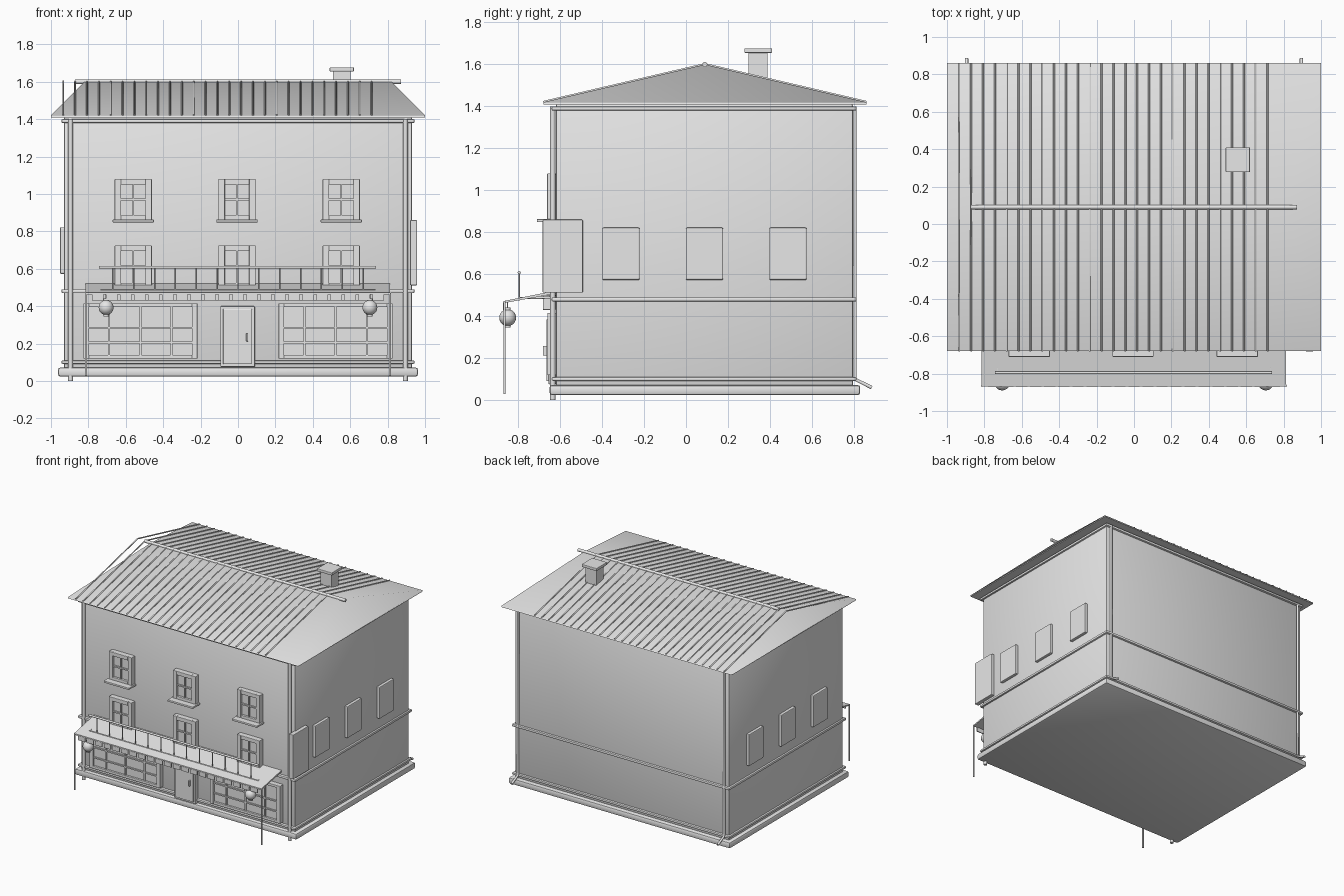
import bpy, bmesh, math
from mathutils import Vector

if "Cube" in bpy.data.objects:
    bpy.data.objects.remove(bpy.data.objects["Cube"], do_unlink=True)

grey = bpy.data.materials.new("plain_grey")
grey.use_nodes = True
grey.diffuse_color = (0.8, 0.8, 0.8, 1)
grey.node_tree.nodes["Principled BSDF"].inputs["Base Color"].default_value = (0.8, 0.8, 0.8, 1)


def finish(name, bm):
    bmesh.ops.recalc_face_normals(bm, faces=bm.faces)
    mesh = bpy.data.meshes.new(name)
    bm.to_mesh(mesh)
    bm.free()
    mesh.materials.append(grey)
    obj = bpy.data.objects.new(name, mesh)
    bpy.context.collection.objects.link(obj)
    return obj


def smooth(obj, angle=35):
    bpy.ops.object.select_all(action="DESELECT")
    obj.select_set(True)
    bpy.context.view_layer.objects.active = obj
    bpy.ops.object.shade_smooth_by_angle(angle=math.radians(angle))


def box(name, x, y, z, bevel=0.0):
    """Box from (min, max) pairs, with optional rounded edges."""
    bm = bmesh.new()
    bmesh.ops.create_cube(bm, size=1)
    for v in bm.verts:
        v.co = [(a + b) / 2 + c * (b - a) for (a, b), c in zip((x, y, z), v.co)]
    if bevel:
        bmesh.ops.bevel(bm, geom=bm.edges[:], offset=bevel, segments=2, profile=0.5, affect="EDGES")
    return finish(name, bm)


def tube(name, points, radius, sides=3):
    """Round pipe along a path."""
    curve = bpy.data.curves.new(name, "CURVE")
    curve.dimensions = "3D"
    curve.bevel_depth = radius
    curve.bevel_resolution = sides
    curve.use_fill_caps = True
    spline = curve.splines.new("POLY")
    spline.points.add(len(points) - 1)
    for p, co in zip(spline.points, points):
        p.co = (*co, 1)
    curve.materials.append(grey)
    obj = bpy.data.objects.new(name, curve)
    bpy.context.collection.objects.link(obj)
    return obj


def prism(name, profile, x0, x1):
    """Extrude a (y, z) outline along x."""
    bm = bmesh.new()
    face = bm.faces.new([bm.verts.new((x0, y, z)) for y, z in profile])
    ext = bmesh.ops.extrude_face_region(bm, geom=[face])
    bmesh.ops.translate(bm, vec=(x1 - x0, 0, 0),
                        verts=[v for v in ext["geom"] if isinstance(v, bmesh.types.BMVert)])
    return finish(name, bm)


FRONT, BACK, SIDE = -0.62, 0.795, 0.93
RIDGE_Y, RIDGE_Z, EAVE_Z = 0.09, 1.6, 1.42

# Walls, base and horizontal mouldings
smooth(box("walls", (-SIDE, SIDE), (FRONT, BACK), (0.05, 1.412), 0.008))
smooth(box("base_slab", (-0.962, 0.962), (-0.65, 0.83), (0.024, 0.072), 0.012))
for name, z0, z1 in (("lower_band", 0.092, 0.11), ("middle_band", 0.47, 0.49), ("cornice", 1.38, 1.4)):
    smooth(box(name, (-0.944, 0.944), (-0.64, 0.812), (z0, z1), 0.006))

# Hipped roof with a short ridge
bm = bmesh.new()
rim = [(-1, -0.68), (1, -0.68), (1, 0.86), (-1, 0.86)]
low = [bm.verts.new((x, y, EAVE_Z - 0.01)) for x, y in rim]
top = [bm.verts.new((x, y, EAVE_Z)) for x, y in rim]
left, right = (bm.verts.new((x, RIDGE_Y, RIDGE_Z)) for x in (-0.82, 0.82))
bm.faces.new(low)
for i in range(4):
    j = (i + 1) % 4
    bm.faces.new((low[i], low[j], top[j], top[i]))
for loop in ((top[0], top[1], right, left), (top[2], top[3], left, right),
             (top[1], top[2], right), (top[3], top[0], left)):
    bm.faces.new(loop)
roof = finish("roof", bm)
smooth(roof, 80)
roof.modifiers.new("weighted", "WEIGHTED_NORMAL").keep_sharp = True

# Roof ridge and standing seams
tube("ridge_cap", [(-0.872, RIDGE_Y, RIDGE_Z), (0.872, RIDGE_Y, RIDGE_Z)], 0.012)
for i in range(27):
    x = -0.934 + i * 0.0634
    tube("roof_seam", [(x, -0.68, EAVE_Z + 0.002), (x, RIDGE_Y, RIDGE_Z + 0.002),
                       (x, 0.86, EAVE_Z + 0.002)], 0.005, 1)

# Chimney
box("chimney", (0.507, 0.602), (0.297, 0.388), (1.48, 1.66))
box("chimney_cap", (0.49, 0.62), (0.278, 0.41), (1.655, 1.677), 0.004)

# Drainpipes at the four corners
for s in (-1, 1):
    x = s * 0.895
    tube("front_drainpipe", [(x, -0.635, 0), (x, -0.635, 1.4)], 0.013)
    tube("back_drainpipe", [(x, 0.805, 1.4), (x, 0.805, 0.1), (x, 0.885, 0.06)], 0.009)

# Front windows: recessed pane, frame, glazing bars and sill
for x in (-0.56, -0.005, 0.552):
    for z0, z1 in ((0.86, 1.08), (0.5, 0.725)):
        mid = (z0 + z1) / 2
        box("window_pane", (x - 0.09, x + 0.09), (-0.645, FRONT), (z0, z1))
        for s in (-1, 1):
            xs = sorted((x + s * 0.065, x + s * 0.099))
            box("window_jamb", xs, (-0.662, FRONT), (z0, z1), 0.003)
        box("window_head", (x - 0.066, x + 0.066), (-0.662, FRONT), (z1 - 0.03, z1), 0.003)
        box("window_foot", (x - 0.066, x + 0.066), (-0.662, FRONT), (z0, z0 + 0.025), 0.003)
        box("window_mullion", (x - 0.005, x + 0.005), (-0.658, FRONT), (z0 + 0.02, z1 - 0.02))
        box("window_crossbar", (x - 0.066, x + 0.066), (-0.658, FRONT), (mid - 0.005, mid + 0.005))
        box("window_sill", (x - 0.11, x + 0.11), (-0.71, FRONT), (z0 - 0.012, z0 + 0.003), 0.003)

# Side windows on both walls
for s in (-1, 1):
    for y in (-0.31, 0.088, 0.486):
        box("side_window", sorted((s * 0.92, s * 0.952)), (y - 0.089, y + 0.089), (0.573, 0.822), 0.006)

# Shop windows with rails and bars
for s in (-1, 1):
    mid = s * 0.522
    x0, x1 = mid - 0.305, mid + 0.305
    box("shop_pane", (x0, x1), (-0.645, FRONT), (0.12, 0.415))
    for a, b in ((x0, x0 + 0.03), (x1 - 0.03, x1)):
        box("shop_jamb", (a, b), (-0.66, FRONT), (0.12, 0.415), 0.003)
    for a, b in ((0.12, 0.14), (0.395, 0.415)):
        box("shop_rail", (x0 + 0.029, x1 - 0.029), (-0.66, FRONT), (a, b), 0.003)
    for z in (0.205, 0.285):
        box("shop_crossbar", (x0 + 0.02, x1 - 0.02), (-0.655, FRONT), (z - 0.005, z + 0.005))
    for dx in (-0.167, 0, 0.167):
        box("shop_mullion", (mid + dx - 0.005, mid + dx + 0.005), (-0.655, FRONT), (0.135, 0.4))

# Door and handle
box("door", (-0.094, 0.09), (-0.655, FRONT), (0.075, 0.4), 0.005)
box("door_panel", (-0.08, 0.076), (-0.665, -0.65), (0.09, 0.385), 0.004)
box("door_handle", (0.044, 0.054), (-0.682, -0.66), (0.212, 0.258), 0.003)

# Sloped canopy, its slatted front edge and its posts
prism("canopy", [(-0.87, 0.462), (-0.87, 0.472), (-0.62, 0.522), (-0.62, 0.508)], -0.815, 0.812)
box("canopy_wall_strip", (-0.7, 0.7), (-0.682, FRONT), (0.43, 0.5), 0.003)
for i in range(21):
    x = -0.75 + i * 0.075
    box("valance_slat", (x - 0.03, x + 0.03), (-0.872, -0.864), (0.43, 0.465))
for s in (-1, 1):
    tube("canopy_post", [(s * 0.812, -0.865, 0.03), (s * 0.812, -0.865, 0.47)], 0.006)

# Railing over the canopy
tube("bottom_rail", [(-0.73, -0.63, 0.49), (-0.73, -0.795, 0.486),
                     (0.73, -0.795, 0.486), (0.73, -0.63, 0.49)], 0.006)
tube("top_rail", [(-0.742, -0.795, 0.608), (0.738, -0.795, 0.608)], 0.008)
for i in range(13):
    x = (i - 6) * 0.1115
    tube("baluster", [(x, -0.795, 0.475), (x, -0.795, 0.608)], 0.004, 1)

# Hanging lanterns
for s in (-1, 1):
    centre = Vector((s * 0.705, -0.85, 0.393))
    bm = bmesh.new()
    bmesh.ops.create_uvsphere(bm, u_segments=20, v_segments=12, radius=0.04)
    bmesh.ops.translate(bm, vec=centre, verts=bm.verts)
    smooth(finish("lantern", bm))
    for z in (0.352, 0.434):
        tube("lantern_cap", [(centre.x, -0.85, z - 0.007), (centre.x, -0.85, z + 0.007)], 0.015)
    tube("lantern_cord", [(centre.x, -0.85, 0.43), (centre.x, -0.85, 0.47)], 0.003, 1)

# Blank hanging board on the left wall
box("side_board", (0.92, 0.957), (-0.683, -0.492), (0.512, 0.86), 0.004)
